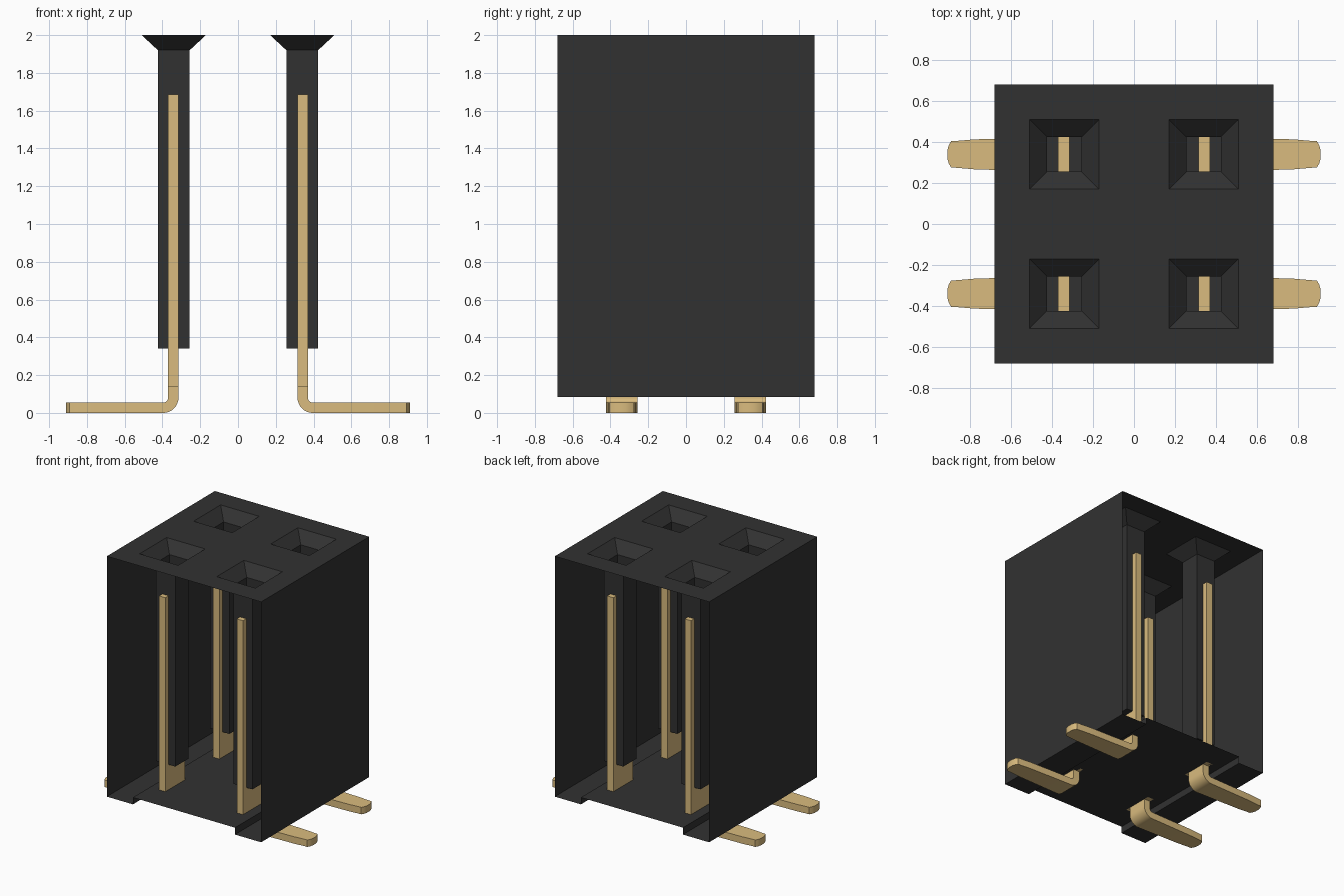
import bpy, bmesh, math

cube = bpy.data.objects.get("Cube")
if cube:
    bpy.data.objects.remove(cube, do_unlink=True)


def material(name, colour):
    m = bpy.data.materials.new(name)
    m.use_nodes = True
    m.diffuse_color = (*colour, 1)
    m.node_tree.nodes["Principled BSDF"].inputs["Base Color"].default_value = (*colour, 1)
    return m


black = material("black plastic", (0.031, 0.031, 0.031))
gold = material("pale gold", (0.70, 0.50, 0.21))

HALF, TOP, PITCH = 0.68, 2.0, 0.34
MOUTH, BORE = 0.17, 0.084


def finish(name, bm, mat, recalc=True):
    bmesh.ops.remove_doubles(bm, verts=bm.verts, dist=0.0005)
    if recalc:
        bmesh.ops.recalc_face_normals(bm, faces=bm.faces)
    me = bpy.data.meshes.new(name)
    bm.to_mesh(me)
    bm.free()
    me.materials.append(mat)
    ob = bpy.data.objects.new(name, me)
    bpy.context.collection.objects.link(ob)
    return ob


def loft(bm, rings, cap_start=False, cap_end=False):
    """Skin consecutive closed rings of points."""
    rows = [[bm.verts.new(p) for p in ring] for ring in rings]
    n = len(rows[0])
    for a, b in zip(rows, rows[1:]):
        for i in range(n):
            j = (i + 1) % n
            bm.faces.new((a[i], a[j], b[j], b[i]))
    if cap_start:
        bm.faces.new(rows[0][::-1])
    if cap_end:
        bm.faces.new(rows[-1])


# Side walls and stepped floor: one open profile run from front to back
half_profile = [(HALF, TOP), (HALF, 0.085), (0.45, 0.085), (0.45, 0.14)]
profile = [(-x, z) for x, z in half_profile] + half_profile[::-1]
bm = bmesh.new()
for (x0, z0), (x1, z1) in zip(profile, profile[1:]):
    bm.faces.new([bm.verts.new(p) for p in (
        (x0, -HALF, z0), (x0, HALF, z0), (x1, HALF, z1), (x1, -HALF, z1))])
finish("housing_walls", bm, black, recalc=False)

# Top sheet with four square openings
cuts = [-HALF, -PITCH - MOUTH, -PITCH + MOUTH, PITCH - MOUTH, PITCH + MOUTH, HALF]
bm = bmesh.new()
for i in range(5):
    for j in range(5):
        if i % 2 and j % 2:
            continue
        x0, x1, y0, y1 = cuts[i], cuts[i + 1], cuts[j], cuts[j + 1]
        bm.faces.new([bm.verts.new(p) for p in (
            (x0, y0, TOP), (x1, y0, TOP), (x1, y1, TOP), (x0, y1, TOP))])
bmesh.ops.remove_doubles(bm, verts=bm.verts, dist=0.0005)
bmesh.ops.dissolve_limit(bm, angle_limit=0.01, verts=bm.verts, edges=bm.edges)
finish("housing_top", bm, black, recalc=False)


def socket(name, cx, cy):
    """Funnel mouth leading into a square blind bore."""
    bm = bmesh.new()
    rings = [[(cx + sx * r, cy + sy * r, z)
              for sx, sy in ((-1, -1), (-1, 1), (1, 1), (1, -1))]
             for r, z in ((MOUTH, TOP), (BORE, 1.92), (BORE, 0.34))]
    loft(bm, rings, cap_end=True)
    finish(name, bm, black, recalc=False)


def blade(name, side, cy):
    """Upright contact plate standing on the floor."""
    bm = bmesh.new()
    rings = [[(side * x, cy + y, z)
              for x, y in ((0.315, -0.125), (0.37, -0.125), (0.37, 0.125), (0.315, 0.125))]
             for z in (0.14, 1.685)]
    loft(bm, rings, True, True)
    finish(name, bm, gold)


def foot(name, side, cy):
    """Bent solder tail: vertical stub, bend, then a tapering flat foot."""
    stations = [((0.37, 0.14), (0.315, 0.14), BORE)]
    for k in range(9):
        a = math.pi + k * math.pi / 16
        c, s = math.cos(a), math.sin(a)
        stations.append(((0.395 + 0.025 * c, 0.08 + 0.025 * s),
                         (0.395 + 0.08 * c, 0.08 + 0.08 * s), BORE))
    for x, w in ((0.68, 0.076), (0.78, 0.073), (0.86, 0.066), (0.893, 0.064),
                 (0.904, 0.045), (0.911, 0.02)):
        stations.append(((x, 0.055), (x, 0), w))
    bm = bmesh.new()
    rings = [[(side * i[0], cy - w, i[1]), (side * i[0], cy + w, i[1]),
              (side * o[0], cy + w, o[1]), (side * o[0], cy - w, o[1])]
             for i, o, w in stations]
    loft(bm, rings, True, True)
    ob = finish(name, bm, gold)
    bpy.ops.object.select_all(action='DESELECT')
    ob.select_set(True)
    bpy.context.view_layer.objects.active = ob
    bpy.ops.object.shade_smooth_by_angle(angle=math.radians(25))


# Two by two contacts, feet pointing outward
for side, lr in ((-1, "right"), (1, "left")):
    for cy, fb in ((-PITCH, "front"), (PITCH, "back")):
        socket(f"socket_{fb}_{lr}", side * PITCH, cy)
        blade(f"contact_{fb}_{lr}", side, cy)
        foot(f"solder_foot_{fb}_{lr}", side, cy)
